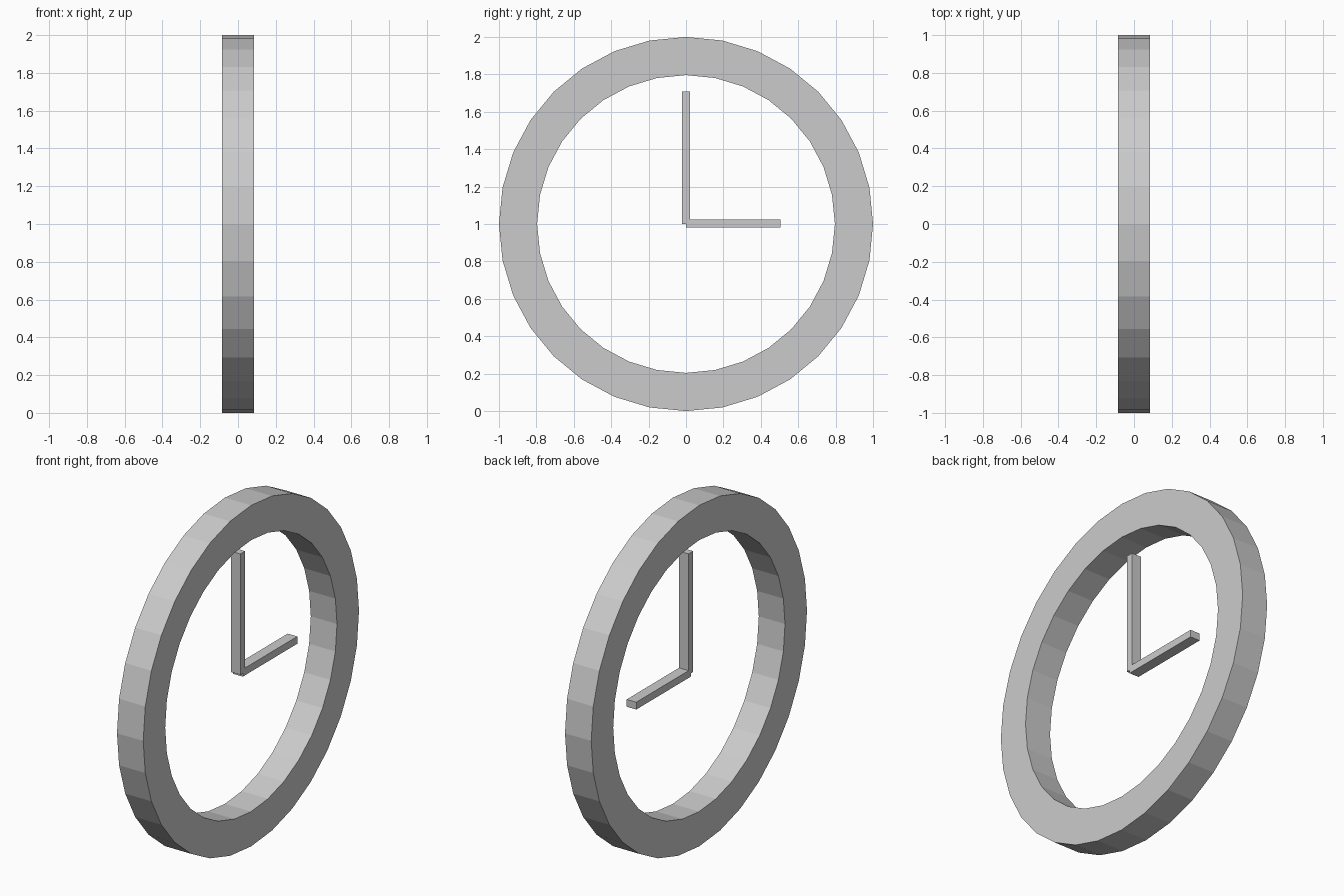
import bpy, bmesh
from math import sin, cos, tau

if "Cube" in bpy.data.objects:
    bpy.data.objects.remove(bpy.data.objects["Cube"])

SEGMENTS = 32
CENTRE_Z = 1.0


def finish(name, bm):
    bmesh.ops.recalc_face_normals(bm, faces=bm.faces)
    mesh = bpy.data.meshes.new(name)
    bm.to_mesh(mesh)
    bm.free()
    obj = bpy.data.objects.new(name, mesh)
    bpy.context.collection.objects.link(obj)
    return obj


def ring(name, outer, inner, half_depth):
    """Flat-faced ring around the x axis with a rectangular section."""
    bm = bmesh.new()
    section = [(outer, -half_depth), (outer, half_depth),
               (inner, half_depth), (inner, -half_depth)]
    loops = []
    for i in range(SEGMENTS):
        a = tau * i / SEGMENTS
        loops.append([bm.verts.new((x, r * cos(a), CENTRE_Z + r * sin(a)))
                      for r, x in section])
    for i in range(SEGMENTS):
        a, b = loops[i], loops[(i + 1) % SEGMENTS]
        for j in range(4):
            k = (j + 1) % 4
            bm.faces.new((a[j], a[k], b[k], b[j]))
    return finish(name, bm)


def bar(name, low, high):
    """Box between two opposite corners."""
    bm = bmesh.new()
    bmesh.ops.create_cube(bm, size=1)
    for v in bm.verts:
        v.co = [(l + h) / 2 + c * (h - l) for c, l, h in zip(v.co, low, high)]
    return finish(name, bm)


# Round clock frame
ring("clock_frame", 1.0, 0.796, 0.085)

# Hands: long one points up, short one points to +y
bar("minute_hand", (-0.031, -0.022, 1.0), (0.031, 0.021, 1.709))
bar("hour_hand", (-0.031, 0.0, 0.981), (0.031, 0.505, 1.024))
